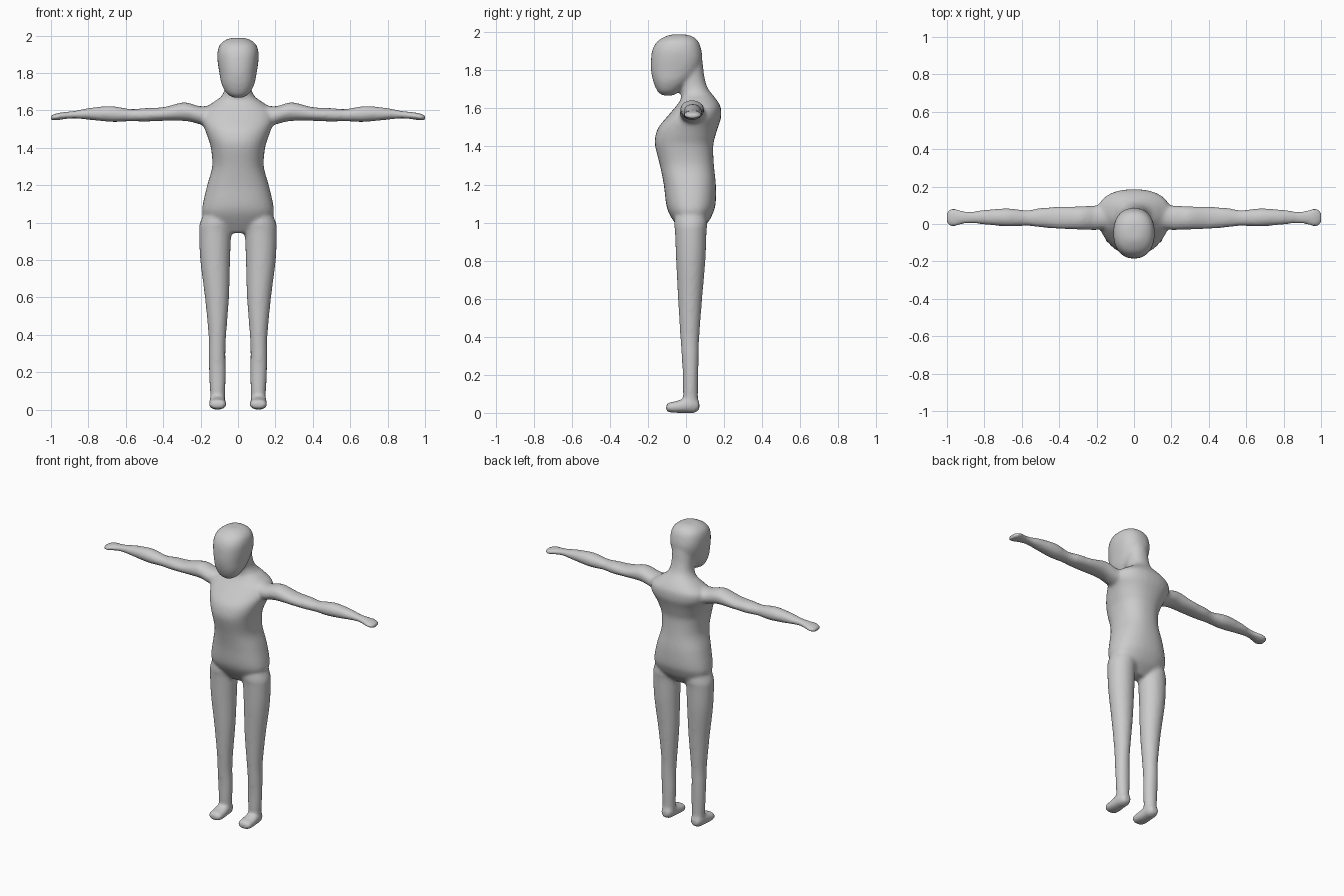
import bpy, bmesh, math

grey = bpy.data.materials.new("plain grey")
grey.diffuse_color = (0.6, 0.6, 0.6, 1)
SEG = 32
bm = bmesh.new()


def spline(a, b, c, d, t):
    return 0.5 * (2 * b + (c - a) * t + (2 * a - 5 * b + 4 * c - d) * t * t
                  + (3 * b - a - 3 * c + d) * t ** 3)


def loft(rings, axis, power=2.0, sides=(1,)):
    """Skin rings (position, min u, max u, min v, max v) along an axis."""
    fine = []
    for i in range(len(rings) - 1):
        q = [rings[max(0, min(len(rings) - 1, i + k))] for k in (-1, 0, 1, 2)]
        for s in range(4):
            fine.append([spline(*p, s / 4) for p in zip(*q)])
    fine.append(rings[-1])
    for side in sides:
        loops = []
        for p, u0, u1, v0, v1 in fine:
            loop = []
            for k in range(SEG):
                a = 2 * math.pi * k / SEG
                c, s = math.cos(a), math.sin(a)
                u = (u0 + u1) / 2 + (u1 - u0) / 2 * math.copysign(abs(c) ** (2 / power), c)
                v = (v0 + v1) / 2 + (v1 - v0) / 2 * math.copysign(abs(s) ** (2 / power), s)
                x, y, z = {"x": (p, u, v), "y": (u, p, v), "z": (u, v, p)}[axis]
                loop.append(bm.verts.new((x * side, y, z)))
            loops.append(loop)
        for A, B in zip(loops, loops[1:]):
            for k in range(SEG):
                n = (k + 1) % SEG
                bm.faces.new((A[k], A[n], B[n], B[k]))
        bm.faces.new(loops[0][::-1])
        bm.faces.new(loops[-1])


# Torso, tapering into the shoulders
loft([(0.945, -.07, .07, -.02, .06), (1.0, -.16, .16, -.06, .115), (1.05, -.19, .19, -.09, .142),
      (1.1, -.188, .188, -.105, .156), (1.2, -.165, .165, -.117, .157), (1.3, -.138, .138, -.137, .147),
      (1.4, -.145, .145, -.162, .143), (1.45, -.16, .16, -.162, .153), (1.5, -.178, .178, -.145, .168),
      (1.55, -.198, .198, -.105, .184), (1.6, -.19, .19, -.062, .184), (1.635, -.145, .145, -.035, .168),
      (1.665, -.10, .10, -.02, .145)], "z", 2.3)
# Neck
loft([(1.58, -.11, .11, -.03, .17), (1.65, -.105, .105, -.025, .155), (1.7, -.075, .075, -.03, .118),
      (1.76, -.07, .07, -.05, .098), (1.84, -.075, .075, -.08, .088)], "z", 2.2)
# Head
loft([(1.668, -.025, .025, -.125, -.065), (1.69, -.06, .06, -.15, -.035), (1.74, -.088, .088, -.172, .02),
      (1.8, -.10, .10, -.184, .07), (1.86, -.109, .109, -.184, .086), (1.91, -.11, .11, -.176, .08),
      (1.95, -.098, .098, -.153, .066), (1.975, -.07, .07, -.115, .04), (1.988, -.035, .035, -.08, .005)], "z", 2.3)
# Legs
loft([(1.08, .06, .17, -.05, .1), (1.0, .03, .203, -.062, .112), (.95, .036, .208, -.058, .108),
      (.8, .042, .202, -.052, .102), (.6, .048, .177, -.042, .085), (.4, .063, .158, -.03, .07),
      (.3, .067, .157, -.023, .067), (.2, .065, .155, -.017, .065), (.1, .068, .15, -.016, .063),
      (.04, .07, .147, -.01, .063)], "z", 2, (1, -1))
# Feet
loft([(-.105, .08, .136, .012, .04), (-.09, .064, .152, .003, .055), (-.05, .062, .156, 0, .062),
      (0, .067, .153, 0, .08), (.045, .07, .148, 0, .085), (.07, .085, .133, .015, .06)], "y", 2.3, (1, -1))
# Arms and hands
loft([(.1, -.02, .12, 1.51, 1.63), (.2, -.032, .1, 1.525, 1.622), (.25, -.031, .097, 1.538, 1.636),
      (.3, -.03, .094, 1.544, 1.642), (.4, -.026, .092, 1.544, 1.617), (.5, -.018, .086, 1.54, 1.612),
      (.57, -.01, .074, 1.542, 1.607), (.65, -.013, .082, 1.538, 1.62), (.7, -.012, .083, 1.54, 1.623),
      (.8, -.003, .076, 1.55, 1.612), (.87, .003, .067, 1.557, 1.598), (.92, -.002, .072, 1.554, 1.592),
      (.96, -.013, .082, 1.548, 1.587), (.99, -.01, .078, 1.546, 1.577), (1.002, .006, .062, 1.55, 1.572)],
     "x", 2.1, (1, -1))

bmesh.ops.recalc_face_normals(bm, faces=bm.faces)
mesh = bpy.data.meshes.new("body")
bm.to_mesh(mesh)
bm.free()
mesh.materials.append(grey)
body = bpy.data.objects.new("body", mesh)
bpy.context.collection.objects.link(body)

# Fuse the parts into one skin and soften the joins
fuse = body.modifiers.new("fuse", "REMESH")
fuse.mode = "VOXEL"
fuse.voxel_size = 0.01
fuse.use_smooth_shade = True
soften = body.modifiers.new("soften", "SMOOTH")
soften.factor = 0.5
soften.iterations = 8
